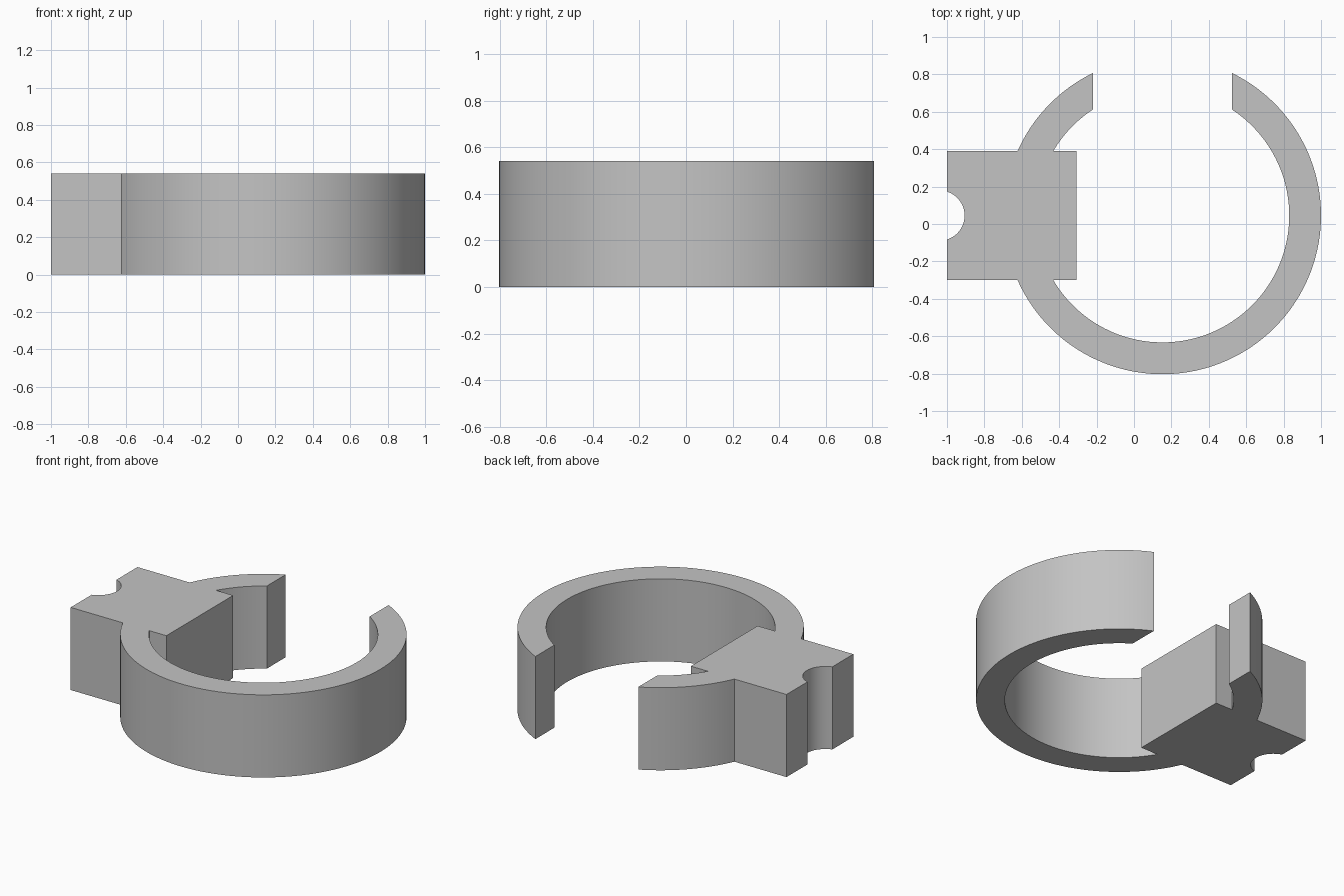
import bpy
import bmesh
from math import acos, asin, cos, sin, pi, radians

if "Cube" in bpy.data.objects:
    bpy.data.objects.remove(bpy.data.objects["Cube"], do_unlink=True)

CX, CY = 0.152, 0.045            # ring centre
R_OUT, R_IN = 0.848, 0.678       # ring radii
HALF_GAP = 0.372                 # opening at the back
HALF_BLOCK = 0.345               # half width of the mounting block
BLOCK_LEFT, BLOCK_RIGHT = -1.0, -0.308
NOTCH_R, HALF_NOTCH = 0.134, 0.128
HEIGHT = 0.54


def arc(cx, radius, start, end, steps):
    """Points along an arc centred on the ring's middle line."""
    angles = [start + (end - start) * i / steps for i in range(steps + 1)]
    return [(cx + radius * cos(a), CY + radius * sin(a)) for a in angles]


def ends(radius):
    """Angles where the ring meets the opening and the block."""
    return acos(HALF_GAP / radius), pi - asin(HALF_BLOCK / radius)


gap_out, block_out = ends(R_OUT)
gap_in, block_in = ends(R_IN)
notch = asin(HALF_NOTCH / NOTCH_R)
notch_x = BLOCK_LEFT - NOTCH_R * cos(notch)
front, back = CY - HALF_BLOCK, CY + HALF_BLOCK

# One closed outline: outer ring, notched block, short arm, inner ring
outline = arc(CX, R_OUT, gap_out, -block_out, 96)
outline += [(BLOCK_LEFT, front)]
outline += arc(notch_x, NOTCH_R, -notch, notch, 24)
outline += [(BLOCK_LEFT, back)]
outline += arc(CX, R_OUT, block_out, pi - gap_out, 16)
outline += arc(CX, R_IN, pi - gap_in, block_in, 16)
outline += [(BLOCK_RIGHT, back), (BLOCK_RIGHT, front)]
outline += arc(CX, R_IN, -block_in, gap_in, 96)

# Extrude the outline to full height
bm = bmesh.new()
base = bm.faces.new([bm.verts.new((x, y, 0)) for x, y in outline])
top = bmesh.ops.extrude_face_region(bm, geom=[base], use_keep_orig=True)
verts = [v for v in top["geom"] if isinstance(v, bmesh.types.BMVert)]
bmesh.ops.translate(bm, verts=verts, vec=(0, 0, HEIGHT))
bmesh.ops.recalc_face_normals(bm, faces=bm.faces)
mesh = bpy.data.meshes.new("open_ring_clip")
bm.to_mesh(mesh)
bm.free()

clip = bpy.data.objects.new("open_ring_clip", mesh)
bpy.context.collection.objects.link(clip)

# Plain grey finish
grey = bpy.data.materials.new("light_grey")
grey.use_nodes = True
colour = (0.55, 0.55, 0.55, 1)
grey.diffuse_color = colour
grey.node_tree.nodes["Principled BSDF"].inputs["Base Color"].default_value = colour
mesh.materials.append(grey)

# Smooth curved walls, crisp corners
bpy.ops.object.select_all(action="DESELECT")
clip.select_set(True)
bpy.context.view_layer.objects.active = clip
bpy.ops.object.shade_smooth_by_angle(angle=radians(20))
